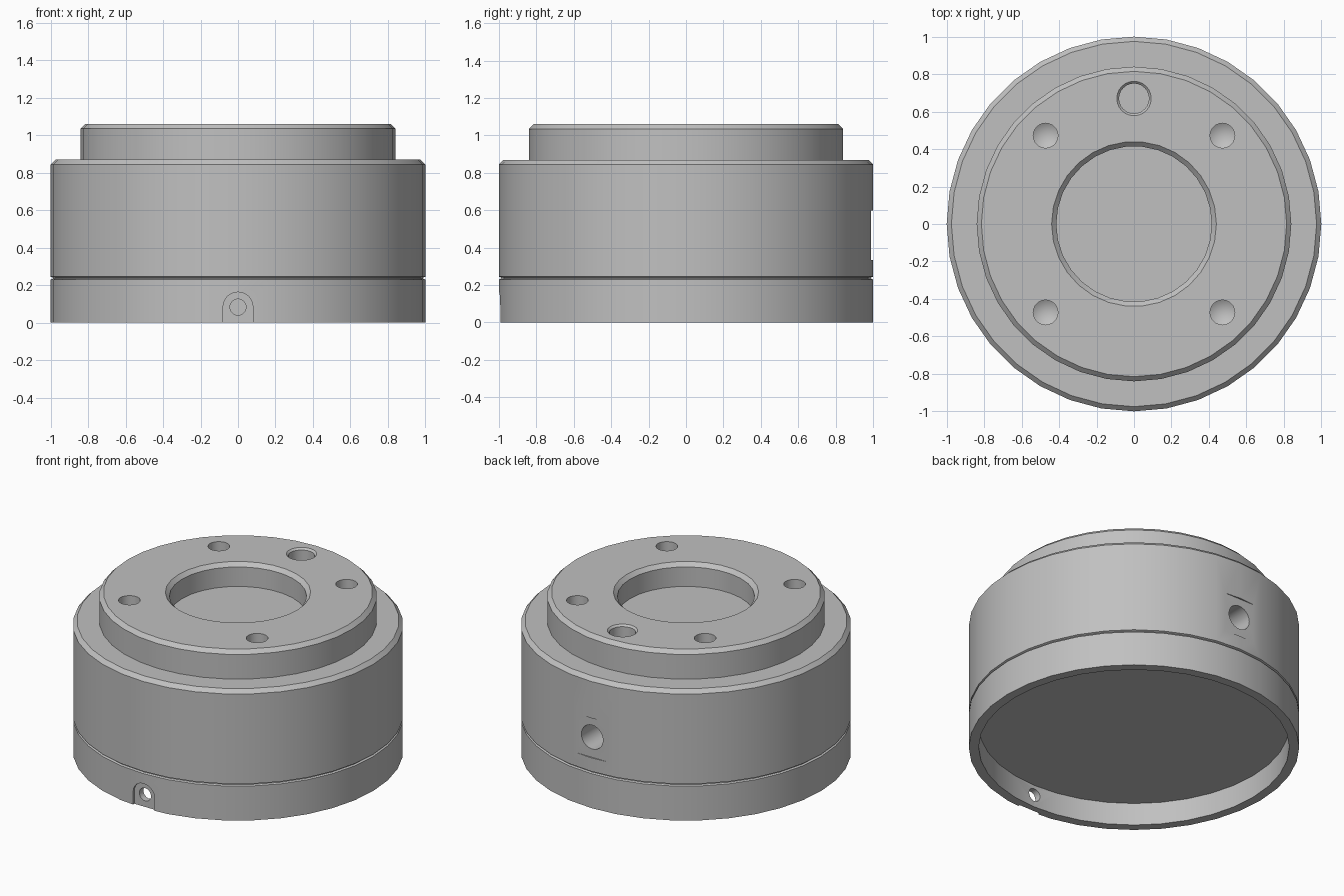
import bpy, bmesh, math
from mathutils import Matrix, Vector

if "Cube" in bpy.data.objects:
    bpy.data.objects.remove(bpy.data.objects["Cube"])

grey = bpy.data.materials.new("machined grey")
grey.diffuse_color = (0.53, 0.53, 0.53, 1)
grey.use_nodes = True
grey.node_tree.nodes["Principled BSDF"].inputs["Base Color"].default_value = grey.diffuse_color


def make_object(name, bm):
    bmesh.ops.remove_doubles(bm, verts=bm.verts, dist=1e-5)
    bmesh.ops.recalc_face_normals(bm, faces=bm.faces)
    mesh = bpy.data.meshes.new(name)
    bm.to_mesh(mesh)
    bm.free()
    mesh.materials.append(grey)
    ob = bpy.data.objects.new(name, mesh)
    bpy.context.collection.objects.link(ob)
    return ob


def lathe(name, profile, sides, matrix=Matrix()):
    """Revolve (radius, height) points that start and end on the axis."""
    bm = bmesh.new()
    rings = []
    for r, z in profile:
        if r == 0:
            rings.append([bm.verts.new((0, 0, z))])
        else:
            rings.append([bm.verts.new((r * math.cos(2 * math.pi * i / sides),
                                        r * math.sin(2 * math.pi * i / sides), z))
                          for i in range(sides)])
    for a, b in zip(rings, rings[1:]):
        if len(a) == 1:
            a, b = b, a
        if len(b) == 1 and abs(a[0].co.z - b[0].co.z) < 1e-6:
            bm.faces.new(a)                      # flat cap
            bm.verts.remove(b[0])
            continue
        for i in range(sides):
            j = (i + 1) % sides
            if len(b) == 1:
                bm.faces.new((a[i], a[j], b[0]))  # cone tip
            else:
                bm.faces.new((a[i], a[j], b[j], b[i]))
    bm.transform(matrix)
    return make_object(name, bm)


def prism(name, outline, y0, y1):
    """Extrude an (x, z) outline along y."""
    bm = bmesh.new()
    face = bm.faces.new([bm.verts.new((x, y0, z)) for x, z in outline])
    ext = bmesh.ops.extrude_face_region(bm, geom=[face])
    moved = [v for v in ext["geom"] if isinstance(v, bmesh.types.BMVert)]
    bmesh.ops.translate(bm, verts=moved, vec=Vector((0, y1 - y0, 0)))
    return make_object(name, bm)


# Stepped housing: hollow underside, parting groove, chamfered body and boss
TOP = 1.06
housing = lathe("housing", [
    (0, 0.15), (0.94, 0.15), (0.94, 0), (1, 0),
    (1, 0.23), (0.988, 0.235), (0.988, 0.24), (1, 0.245),
    (1, 0.845), (0.975, 0.87), (0.84, 0.87),
    (0.84, 1.035), (0.815, TOP), (0, TOP)], 36)

cutters = []

# Central bore with chamfered rim
cutters.append(lathe("bore_cutter", [
    (0, -0.155), (0.415, -0.155), (0.415, -0.025), (0.45, 0.01), (0, 0.01)],
    30, Matrix.Translation((0, 0, TOP))))

# Four drilled holes with conical bottoms
for sx in (-1, 1):
    for sy in (-1, 1):
        cutters.append(lathe("drill_cutter", [
            (0, -0.34), (0.066, -0.3), (0.066, 0.05), (0, 0.05)], 24,
            Matrix.Translation((0.472 * sx, 0.472 * sy, TOP))))

# Dowel hole with chamfered rim
cutters.append(lathe("dowel_cutter", [
    (0, -0.2), (0.08, -0.2), (0.08, -0.012), (0.102, 0.01), (0, 0.01)], 24,
    Matrix.Translation((0, 0.67, TOP))))

# Arched recess and vent hole at the front of the lower rim
arch = [(0.08, -0.05)] + [(0.08 * math.cos(math.pi * i / 12),
                           0.083 + 0.08 * math.sin(math.pi * i / 12))
                          for i in range(13)] + [(-0.08, -0.05)]
cutters.append(prism("arch_cutter", arch, -1.1, -0.98))
cutters.append(lathe("vent_cutter", [
    (0, 0), (0.043, 0), (0.043, 0.25), (0, 0.25)], 24,
    Matrix.Translation((0, -0.85, 0.083)) @ Matrix.Rotation(math.pi / 2, 4, 'X')))

# Flat spot face and side port at the back
cutters.append(prism("spot_cutter", [(-0.13, 0.335), (0.13, 0.335),
                                     (0.13, 0.6), (-0.13, 0.6)], 0.99, 1.1))
cutters.append(lathe("port_cutter", [
    (0, 0), (0.08, 0), (0.08, 0.4), (0, 0.4)], 24,
    Matrix.Translation((0, 0.78, 0.47)) @ Matrix.Rotation(-math.pi / 2, 4, 'X')))

# Cut everything, then drop the helpers
for c in cutters:
    mod = housing.modifiers.new(c.name, 'BOOLEAN')
    mod.operation = 'DIFFERENCE'
    mod.solver = 'EXACT'
    mod.object = c
deps = bpy.context.evaluated_depsgraph_get()
result = bpy.data.meshes.new_from_object(housing.evaluated_get(deps))
housing.modifiers.clear()
housing.data = result
for c in cutters:
    bpy.data.objects.remove(c)
result.materials.clear()
result.materials.append(grey)
for p in result.polygons:
    p.material_index = 0

# Smooth round walls, crisp edges
bpy.context.view_layer.objects.active = housing
housing.select_set(True)
bpy.ops.object.shade_smooth_by_angle(angle=math.radians(25))
